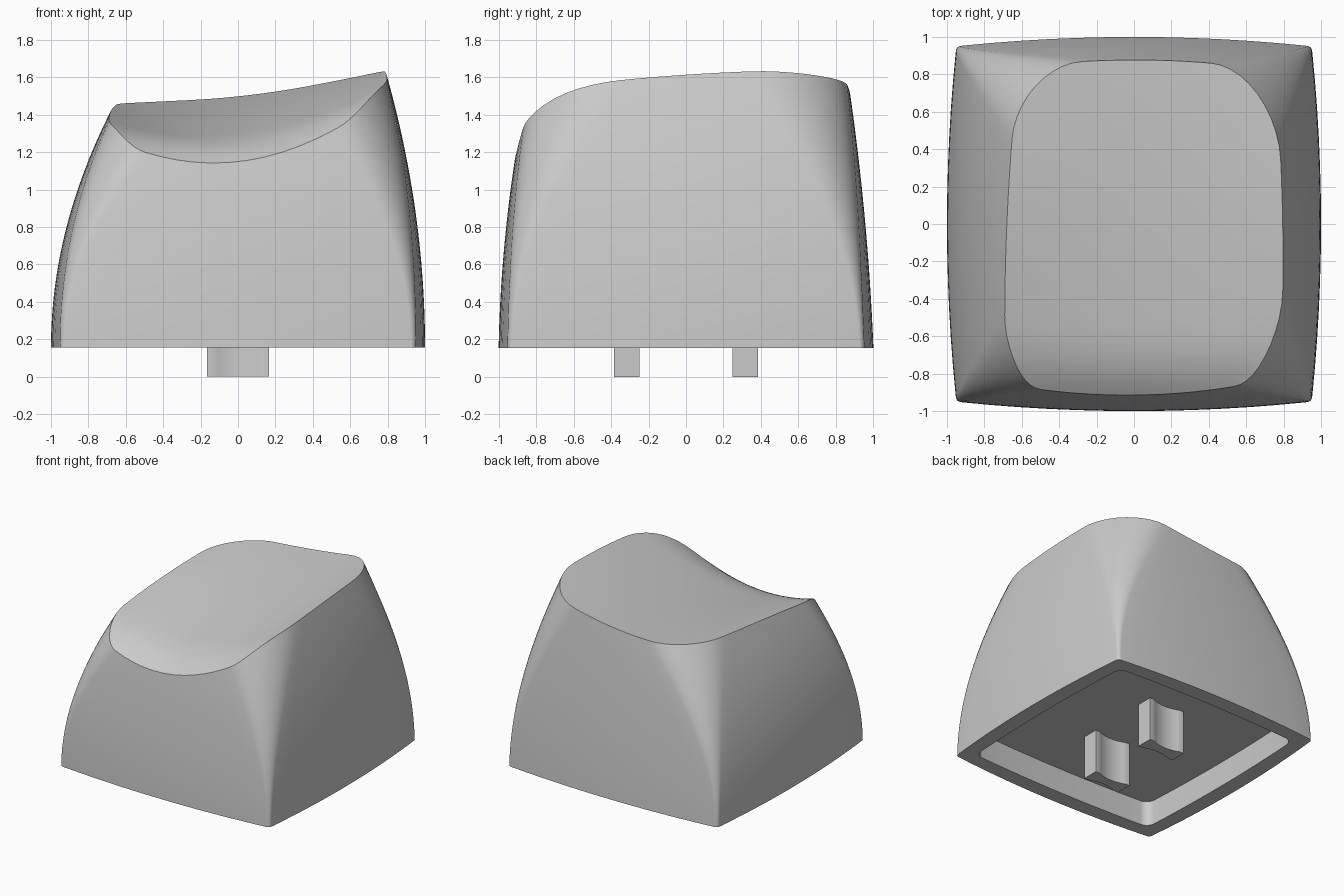
import bpy, bmesh, math

cube = bpy.data.objects.get("Cube")
if cube:
    bpy.data.objects.remove(cube)

BASE, CEILING = 0.155, 0.36
SIDE, ARC, ROWS, RINGS = 12, 10, 24, 20

grey = bpy.data.materials.new("warm_grey_plastic")
grey.use_nodes = True
colour = (0.6, 0.6, 0.6, 1)
grey.diffuse_color = colour
grey.node_tree.nodes["Principled BSDF"].inputs["Base Color"].default_value = colour


def finish(bm, name):
    bmesh.ops.recalc_face_normals(bm, faces=bm.faces)
    mesh = bpy.data.meshes.new(name)
    bm.to_mesh(mesh)
    bm.free()
    obj = bpy.data.objects.new(name, mesh)
    bpy.context.collection.objects.link(obj)
    mesh.materials.append(grey)
    bpy.ops.object.select_all(action="DESELECT")
    obj.select_set(True)
    bpy.context.view_layer.objects.active = obj
    bpy.ops.object.shade_smooth_by_angle(angle=math.radians(30))
    return obj


def unit_outline(radius, bow=0.05):
    """Rounded square of half-size 1 with gently bowed sides."""
    def point(i):
        quarter, k = divmod(i, SIDE + ARC)
        c = 1 - radius
        if k < SIDE:
            u, v = 1, c * (2 * k / SIDE - 1)
        else:
            a = (k - SIDE) / ARC * math.pi / 2
            u, v = c + radius * math.cos(a), c + radius * math.sin(a)
        u, v = u * (1 - bow * v * v), v * (1 - bow * u * u)
        for _ in range(quarter):
            u, v = -v, u
        return u, v
    return point


def wall_point(i, z):
    """Point i on the outer wall at height z; every side leans differently."""
    s = z - BASE
    left, right = -1 + 0.2 * s**2, 1 - 0.0965 * s**2
    front, back = -1 + 0.02 * s + 0.066 * s**2, 1 - 0.04 * s - 0.038 * s**2
    u, v = unit_outline(0.025 + 0.44 * (s / 1.3) ** 2)(i)
    return ((left + right + u * (right - left)) / 2,
            (front + back + v * (back - front)) / 2, z)


def dish(x, y):
    """Height of the tilted, scooped top, rolling over at the front."""
    roll = 1.1 * max(0, -0.5 - y) ** 3
    return 1.39 + 0.15 * y - 0.03 * y * y - roll + 0.105 * x + (0.22 - 0.12 * y) * x * x


def rim_height(i):
    z = 1.4
    for _ in range(40):
        x, y, _z = wall_point(i, z)
        z = (z + dish(x, y)) / 2
    return z


# Keycap body: cavity, bottom lip, leaning walls and dished top as one shell
count = 4 * (SIDE + ARC)
heights = [rim_height(i) for i in range(count)]
inner = [unit_outline(0.08, 0.03)(i) for i in range(count)]
loops = [[(0.87 * u, 0.87 * v, z) for u, v in inner] for z in (CEILING, BASE)]
for row in range(ROWS + 1):
    loops.append([wall_point(i, BASE + (h - BASE) * row / ROWS)
                  for i, h in enumerate(heights)])
rim = loops[-1]
cx, cy = 0.04, -0.01
for ring in range(1, RINGS):
    f = 1 - ring / RINGS
    flat = [(cx + (x - cx) * f, cy + (y - cy) * f) for x, y, _ in rim]
    loops.append([(x, y, dish(x, y)) for x, y in flat])

bm = bmesh.new()
rows = [[bm.verts.new(p) for p in loop] for loop in loops]
for a, b in zip(rows, rows[1:]):
    for i in range(count):
        j = (i + 1) % count
        bm.faces.new((a[i], a[j], b[j], b[i]))
bm.faces.new(rows[0])
centre = bm.verts.new((cx, cy, dish(cx, cy)))
for i in range(count):
    bm.faces.new((rows[-1][i], rows[-1][(i + 1) % count], centre))
finish(bm, "keycap_body")


# Two mounting prongs with hollowed front and back faces
def prong(name, y):
    half_w, half_d, hollow, hollow_w, steps = 0.165, 0.068, 0.028, 0.13, 12
    curve = [(-half_w, half_d)]
    for k in range(steps + 1):
        t = 2 * k / steps - 1
        curve.append((hollow_w * t, half_d - hollow * (1 - t * t)))
    curve.append((half_w, half_d))
    outline = curve + [(-x, -d) for x, d in curve]
    bm = bmesh.new()
    face = bm.faces.new([bm.verts.new((x, y + d, 0)) for x, d in outline])
    top = bmesh.ops.extrude_face_region(bm, geom=[face])["geom"]
    verts = [g for g in top if isinstance(g, bmesh.types.BMVert)]
    bmesh.ops.translate(bm, verts=verts, vec=(0, 0, CEILING + 0.02))
    finish(bm, name)


prong("front_prong", -0.317)
prong("back_prong", 0.317)
